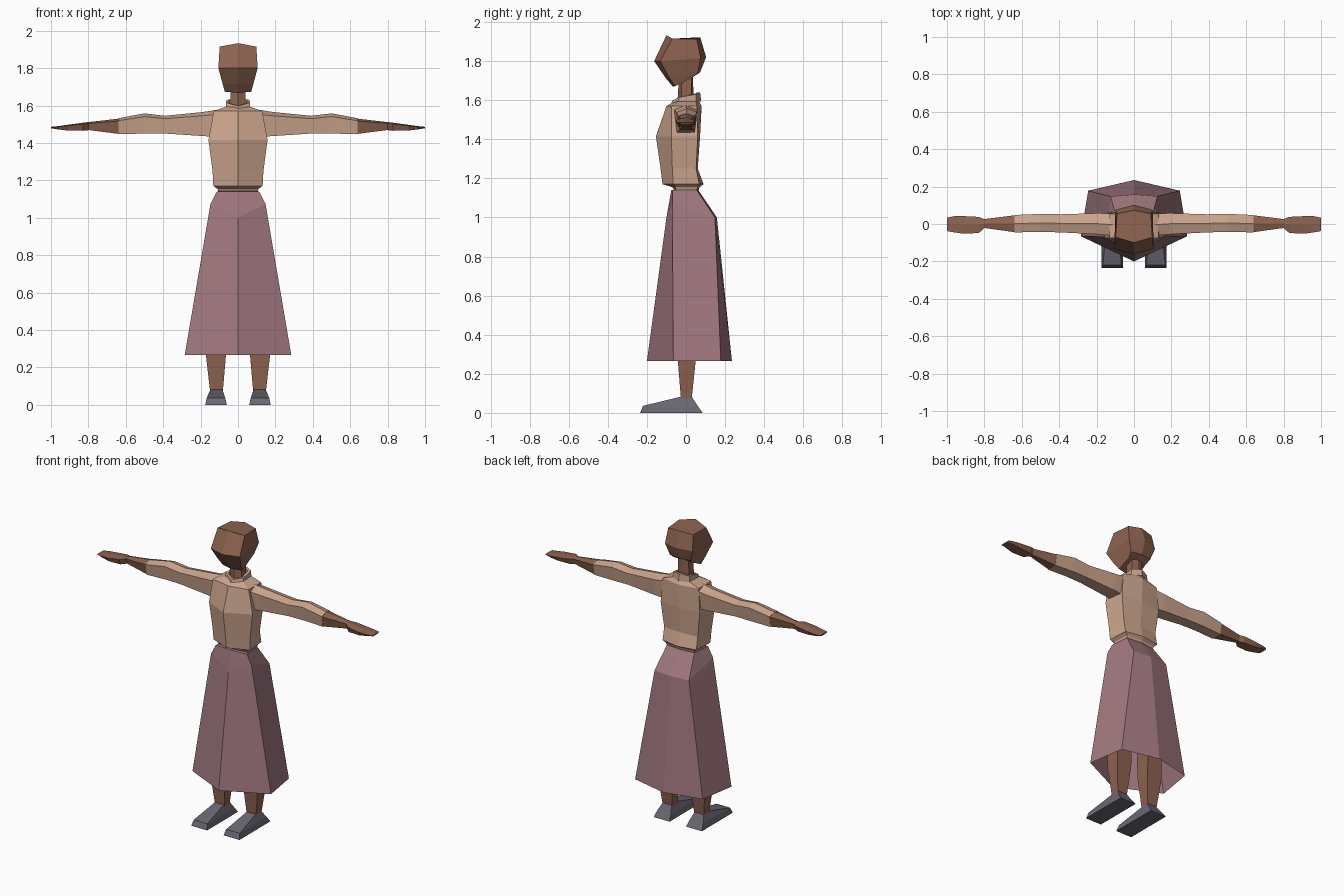
import bpy, bmesh


def material(name, rgb):
    m = bpy.data.materials.new(name)
    m.diffuse_color = (*rgb, 1)
    return m


SKIN = material("brown skin", (0.27, 0.125, 0.08))
SHIRT = material("tan cloth", (0.60, 0.375, 0.27))
SKIRT = material("mauve cloth", (0.36, 0.19, 0.215))
SHOE = material("grey leather", (0.145, 0.135, 0.165))


def loft(name, rings, mat, caps=True, flip=False):
    """Skin a list of equal-length point rings; flip mirrors it across x."""
    bm = bmesh.new()
    s = -1 if flip else 1
    vs = [[bm.verts.new((s * x, y, z)) for x, y, z in r] for r in rings]
    n = len(vs[0])
    for a, b in zip(vs, vs[1:]):
        for i in range(n):
            j = (i + 1) % n
            bm.faces.new((a[i], a[j], b[j], b[i]))
    if caps:
        bm.faces.new(vs[0][::-1])
        bm.faces.new(vs[-1])
    bmesh.ops.recalc_face_normals(bm, faces=bm.faces)
    me = bpy.data.meshes.new(name)
    bm.to_mesh(me)
    bm.free()
    me.materials.append(mat)
    ob = bpy.data.objects.new(name, me)
    bpy.context.collection.objects.link(ob)
    return ob


def hexa(yf, front, back, yb, z):
    """Six-sided ring: front centre, front corner, back corner, back centre.
    z is one height or four heights in the same order."""
    z = z if isinstance(z, tuple) else (z,) * 4
    (fx, fy), (bx, by) = front, back
    return [(0, yf, z[0]), (fx, fy, z[1]), (bx, by, z[2]), (0, yb, z[3]),
            (-bx, by, z[2]), (-fx, fy, z[1])]


def box(x0, x1, y0, y1, z):
    return [(x0, y0, z), (x1, y0, z), (x1, y1, z), (x0, y1, z)]


def limb(x, y0, y1, z0, z1):
    """Five-sided arm section with a slightly domed top."""
    h = z1 - z0
    return [(x, (y0 + y1) / 2, z1), (x, y0, z1 - h * .16), (x, y0 + .012, z0),
            (x, y1 - .012, z0), (x, y1, z1 - h * .16)]


# Head and neck
loft("head", [
    hexa(-.068, (.07, -.055), (.065, .03), .04, (1.67, 1.672, 1.715, 1.73)),
    hexa(-.105, (.082, -.085), (.075, .06), .072, (1.715, 1.715, 1.74, 1.742)),
    hexa(-.163, (.105, -.132), (.1, .075), .103, (1.80, 1.80, 1.815, 1.82)),
    hexa(-.10, (.098, -.07), (.09, .055), .073, (1.933, 1.915, 1.912, 1.922)),
], SKIN)
loft("neck", [hexa(-.045, (.042, -.025), (.042, .025), .04, 1.57),
              hexa(-.035, (.038, -.02), (.038, .03), .035, 1.74)], SKIN)

# Blouse body
loft("blouse", [
    hexa(-.06, (.105, -.05), (.10, .055), .065, 1.14),
    hexa(-.07, (.11, -.055), (.105, .06), .07, 1.155),
    hexa(-.12, (.132, -.065), (.122, .068), .09, 1.17),
    hexa(-.13, (.136, -.07), (.122, .052), .06, 1.25),
    hexa(-.154, (.158, -.075), (.142, .06), .072, 1.415),
    hexa(-.10, (.13, -.075), (.13, .055), .08, 1.57),
    hexa(-.055, (.055, -.035), (.055, .05), .065, 1.597),
], SHIRT)

# Standing collar, higher at the back
low, high = (1.575, 1.585, 1.59, 1.595), (1.598, 1.615, 1.63, 1.64)
loft("collar", [
    hexa(-.08, (.065, -.04), (.062, .05), .078, low),
    hexa(-.07, (.065, -.035), (.06, .05), .072, high),
    hexa(-.055, (.05, -.028), (.046, .038), .055, high),
    hexa(-.055, (.05, -.028), (.046, .038), .055, low),
], SHIRT, caps=False)

# Long skirt, open at the hem
loft("skirt", [
    hexa(-.055, (.10, -.05), (.09, .05), .06, 1.143),
    hexa(-.075, (.113, -.068), (.10, .055), .063, 1.14),
    hexa(-.10, (.147, -.07), (.125, .148), .158, (1.0, 1.075, 1.0, 1.0)),
    hexa(-.20, (.285, -.065), (.245, .178), .235, .265),
], SKIRT, caps=False)

# Arms, legs and shoes on both sides
for side, flip in (("left", False), ("right", True)):
    loft(side + "_sleeve", [
        limb(.09, -.065, .055, 1.43, 1.58),
        limb(.19, -.055, .058, 1.437, 1.565),
        limb(.39, -.045, .052, 1.45, 1.545),
        limb(.50, -.042, .054, 1.45, 1.558),
        limb(.64, -.045, .048, 1.447, 1.532),
    ], SHIRT, flip=flip)
    loft(side + "_forearm", [limb(.635, -.044, .047, 1.448, 1.53),
                             limb(.81, -.02, .025, 1.47, 1.51)], SKIN, flip=flip)
    loft(side + "_hand", [
        limb(.80, -.022, .026, 1.468, 1.512),
        limb(.83, -.048, .038, 1.465, 1.508),
        limb(.91, -.052, .042, 1.466, 1.497),
        limb(.96, -.045, .042, 1.472, 1.49),
        limb(1.0, -.038, .034, 1.478, 1.486),
    ], SKIN, flip=flip)
    loft(side + "_leg", [
        box(.082, .148, -.025, .028, .06),
        box(.064, .172, -.042, .05, .27),
        box(.06, .165, -.05, .06, .55),
    ], SKIN, flip=flip)
    loft(side + "_shoe", [
        box(.06, .175, -.235, .085, 0),
        box(.068, .167, -.22, .06, .036),
        box(.084, .148, -.03, .03, .082),
    ], SHOE, flip=flip)
